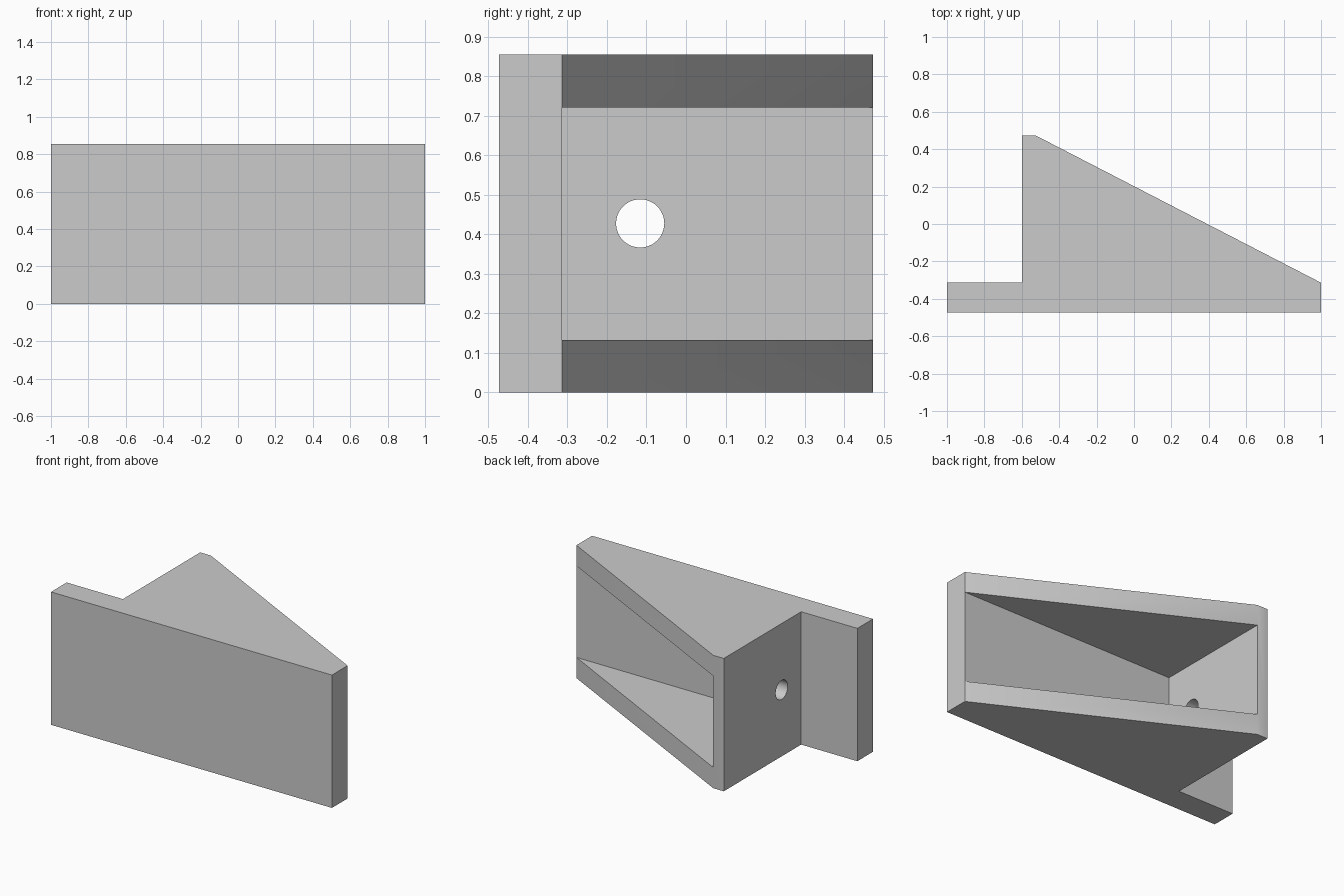
import bpy
import bmesh
import math

if "Cube" in bpy.data.objects:
    bpy.data.objects.remove(bpy.data.objects["Cube"], do_unlink=True)

# Plan and height stations of the bracket
LEFT, WALL_OUT, WALL_IN, RIGHT = -1.0, -0.6, -0.525, 1.0
FRONT, PLATE_BACK, BACK = -0.473, -0.314, 0.473
LEVELS = [0.0, 0.133, 0.722, 0.855]


def rect(x0, x1, y0, y1):
    return [(x0, y0), (x1, y0), (x1, y1), (x0, y1)]


def add_prism(bm, outline, z0, z1):
    low = [bm.verts.new((x, y, z0)) for x, y in outline]
    high = [bm.verts.new((x, y, z1)) for x, y in outline]
    bm.faces.new(low[::-1])
    bm.faces.new(high)
    for i in range(len(low)):
        j = (i + 1) % len(low)
        bm.faces.new((low[i], low[j], high[j], high[i]))


# Solid regions in plan: front plate, side wall, and triangular gusset
solid = [
    rect(LEFT, WALL_OUT, FRONT, PLATE_BACK),
    rect(WALL_OUT, WALL_IN, FRONT, PLATE_BACK),
    rect(WALL_IN, RIGHT, FRONT, PLATE_BACK),
    rect(WALL_OUT, WALL_IN, PLATE_BACK, BACK),
]
gusset = [(WALL_IN, PLATE_BACK), (RIGHT, PLATE_BACK), (WALL_IN, BACK)]

# Stack the layers; the gusset is left out of the middle one
bm = bmesh.new()
for layer, (z0, z1) in enumerate(zip(LEVELS, LEVELS[1:])):
    for outline in solid + ([] if layer == 1 else [gusset]):
        add_prism(bm, outline, z0, z1)

# Fuse the regions: drop every pair of touching faces, then merge flat areas
groups = {}
for face in bm.faces:
    c = face.calc_center_median()
    groups.setdefault(tuple(round(v, 3) for v in c), []).append(face)
inner = [f for g in groups.values() if len(g) > 1 for f in g]
bmesh.ops.delete(bm, geom=inner, context='FACES')
bmesh.ops.remove_doubles(bm, verts=bm.verts[:], dist=0.0005)
bmesh.ops.dissolve_limit(bm, angle_limit=math.radians(1),
                         verts=bm.verts[:], edges=bm.edges[:])
bmesh.ops.recalc_face_normals(bm, faces=bm.faces[:])

mesh = bpy.data.meshes.new("gusseted_bracket")
bm.to_mesh(mesh)
bm.free()
bracket = bpy.data.objects.new("gusseted_bracket", mesh)
bpy.context.collection.objects.link(bracket)

# Plain grey
grey = bpy.data.materials.new("light_grey")
grey.use_nodes = True
colour = (0.6, 0.6, 0.6, 1.0)
grey.diffuse_color = colour
for node in grey.node_tree.nodes:
    if node.type == 'BSDF_PRINCIPLED':
        node.inputs["Base Color"].default_value = colour
mesh.materials.append(grey)

# Round hole through the side wall
bpy.ops.mesh.primitive_cylinder_add(
    vertices=48, radius=0.061, depth=0.3,
    location=((WALL_OUT + WALL_IN) / 2, -0.116, 0.428),
    rotation=(0, math.pi / 2, 0))
cutter = bpy.context.object
cutter.name = "hole_cutter"
cutter.hide_render = True
cutter.data.materials.append(grey)

bpy.ops.object.select_all(action='DESELECT')
bracket.select_set(True)
bpy.context.view_layer.objects.active = bracket
cut = bracket.modifiers.new("wall_hole", 'BOOLEAN')
cut.operation = 'DIFFERENCE'
cut.solver = 'EXACT'
cut.object = cutter
bpy.ops.object.modifier_apply(modifier=cut.name)
bpy.data.objects.remove(cutter, do_unlink=True)

bpy.ops.object.shade_smooth_by_angle(angle=math.radians(30))
